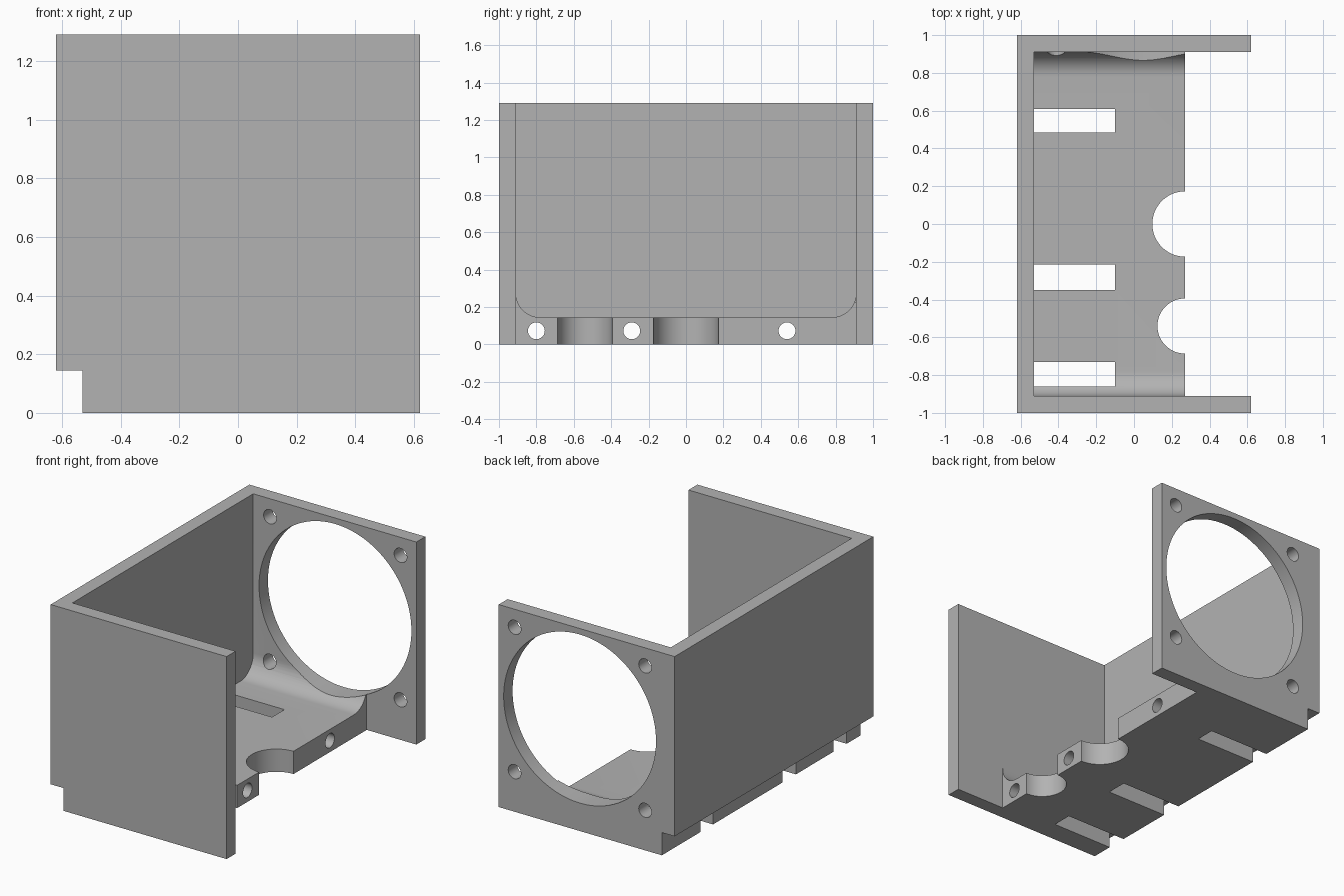
import bpy, bmesh, math
from mathutils import Matrix

cube = bpy.data.objects.get("Cube")
if cube:
    bpy.data.objects.remove(cube, do_unlink=True)

grey = bpy.data.materials.new("plain_grey")
grey.use_nodes = True
GREY = (0.45, 0.45, 0.45, 1)
grey.diffuse_color = GREY
grey.node_tree.nodes["Principled BSDF"].inputs["Base Color"].default_value = GREY


def finish(name, bm):
    bmesh.ops.recalc_face_normals(bm, faces=bm.faces)
    mesh = bpy.data.meshes.new(name)
    bm.to_mesh(mesh)
    bm.free()
    mesh.materials.append(grey)
    ob = bpy.data.objects.new(name, mesh)
    bpy.context.collection.objects.link(ob)
    return ob


def box(name, x, y, z):
    bm = bmesh.new()
    bmesh.ops.create_cube(bm, size=1)
    for v in bm.verts:
        for i, (lo, hi) in enumerate((x, y, z)):
            v.co[i] = lo if v.co[i] < 0 else hi
    return finish(name, bm)


def cylinder(name, centre, radius, depth, axis, sides=32):
    turn = {"X": Matrix.Rotation(math.pi / 2, 4, "Y"),
            "Y": Matrix.Rotation(math.pi / 2, 4, "X"),
            "Z": Matrix.Identity(4)}[axis]
    bm = bmesh.new()
    bmesh.ops.create_cone(bm, cap_ends=True, segments=sides, radius1=radius,
                          radius2=radius, depth=depth,
                          matrix=Matrix.Translation(centre) @ turn)
    for f in bm.faces:
        f.smooth = len(f.verts) == 4
    return finish(name, bm)


def rounded_trough(name, x0, x1, half, floor, top, radius, steps=12):
    # Cavity section with two rounded lower corners, extruded along x
    section = [(-half, top)]
    for side, start in ((-1, math.pi), (1, 1.5 * math.pi)):
        for i in range(steps + 1):
            a = start + i / steps * math.pi / 2
            section.append((side * (half - radius) + radius * math.cos(a),
                            floor + radius + radius * math.sin(a)))
    section.append((half, top))
    bm = bmesh.new()
    face = bm.faces.new([bm.verts.new((x0, y, z)) for y, z in section])
    out = bmesh.ops.extrude_face_region(bm, geom=[face])["geom"]
    bmesh.ops.translate(bm, vec=(x1 - x0, 0, 0),
                        verts=[v for v in out if isinstance(v, bmesh.types.BMVert)])
    bm.normal_update()
    for f in bm.faces:
        n = f.normal
        f.smooth = abs(n.y) > 0.02 and abs(n.z) > 0.02
    return finish(name, bm)


def cut(body, cutter):
    mod = body.modifiers.new("cut", "BOOLEAN")
    mod.operation, mod.solver, mod.object = "DIFFERENCE", "EXACT", cutter
    with bpy.context.temp_override(object=body, active_object=body):
        bpy.ops.object.modifier_apply(modifier=mod.name)
    bpy.data.objects.remove(cutter, do_unlink=True)


X, FLOOR_EDGE, WALL, INNER, THICK = 0.62, 0.27, -0.53, 0.91, 0.145

# Outer block, hollowed into a side wall, a floor and two end plates
body = box("fan_bracket", (-X, X), (-1, 1), (0, 1.29))
cut(body, rounded_trough("cavity", WALL, 0.5, INNER, THICK, 1.6, 0.13))
cut(body, box("open_side", (FLOOR_EDGE, 1), (-INNER, INNER), (-0.2, 1.8)))
cut(body, box("corner_step", (-1, WALL), (-1.2, 1.2), (-0.2, THICK)))

# Slots in the floor, each with a screw hole along x
for y0, y1, hole_y in ((-0.86, -0.73, -0.8), (-0.35, -0.215, -0.29), (0.485, 0.61, 0.54)):
    cut(body, box("slot", (WALL, -0.1), (y0, y1), (-0.2, 0.4)))
    cut(body, cylinder("side_hole", (0, hole_y, 0.073), 0.045, 1.6, "X"))

# Round notches in the free edge of the floor
for y, r in ((0, 0.173), (-0.54, 0.146)):
    cut(body, cylinder("notch", (FLOOR_EDGE, y, 0), r, 1, "Z", 64))

# Large opening and four mounting holes in the back plate
CX, CZ, SPACING = 0.048, 0.715, 0.46
cut(body, cylinder("fan_opening", (CX, 0.95, CZ), 0.537, 0.6, "Y", 96))
for sx in (-1, 1):
    for sz in (-1, 1):
        cut(body, cylinder("mount_hole", (CX + sx * SPACING, 0.95, CZ + sz * SPACING),
                           0.045, 0.4, "Y"))

body.data.set_sharp_from_angle(angle=math.radians(30))
